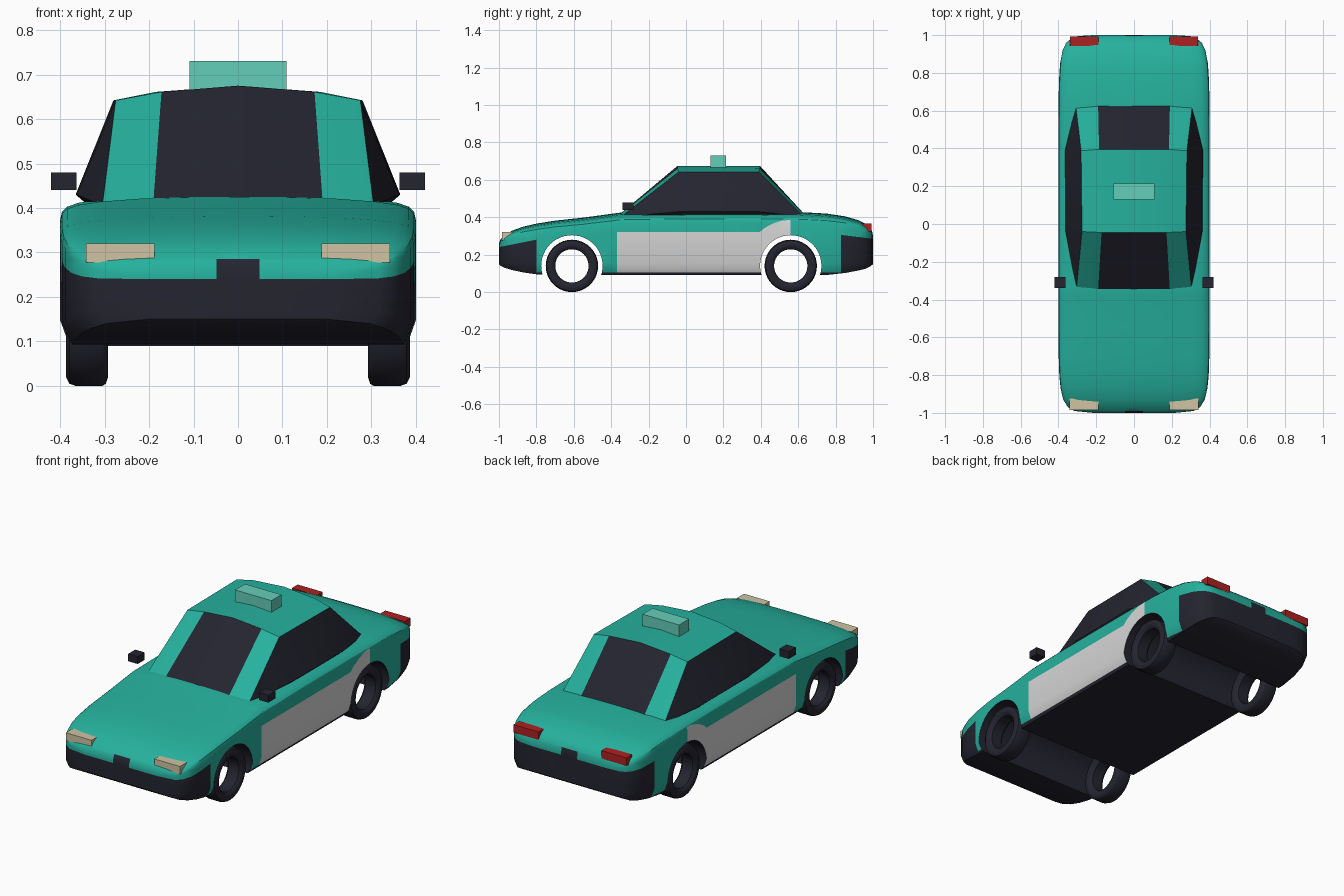
import bpy
import bmesh
import math
from mathutils import Vector

old = bpy.data.objects.get("Cube")
if old:
    bpy.data.objects.remove(old, do_unlink=True)


def material(name, rgb):
    m = bpy.data.materials.new(name)
    m.use_nodes = True
    m.diffuse_color = (*rgb, 1)
    m.node_tree.nodes["Principled BSDF"].inputs["Base Color"].default_value = (*rgb, 1)
    return m


teal = material("teal paint", (0.019, 0.44, 0.34))
dark = material("dark trim", (0.018, 0.018, 0.03))
white = material("white door panel", (0.68, 0.68, 0.68))
cream = material("cream lamp", (0.62, 0.55, 0.36))
red = material("red lamp", (0.43, 0.015, 0.015))
mint = material("mint roof sign", (0.13, 0.62, 0.49))
PAINT = [teal, dark, white]
TEAL, DARK, WHITE = range(3)


def make_object(name, bm, mats):
    mesh = bpy.data.meshes.new(name)
    bm.to_mesh(mesh)
    bm.free()
    for m in mats:
        mesh.materials.append(m)
    ob = bpy.data.objects.new(name, mesh)
    bpy.context.collection.objects.link(ob)
    return ob


def activate(ob):
    bpy.ops.object.select_all(action='DESELECT')
    ob.select_set(True)
    bpy.context.view_layer.objects.active = ob


def smooth(ob, degrees=32):
    activate(ob)
    bpy.ops.object.shade_smooth_by_angle(angle=math.radians(degrees))


def box(name, lo, hi, mat):
    bm = bmesh.new()
    bmesh.ops.create_cube(bm, size=1)
    for v in bm.verts:
        v.co = [a + (b - a) * (c + 0.5) for a, b, c in zip(lo, hi, v.co)]
    return make_object(name, bm, [mat])


def loft(bm, rings, closed):
    rows = [[bm.verts.new(p) for p in ring] for ring in rings]
    pairs = list(zip(rows, rows[1:]))
    if closed:
        pairs.append((rows[-1], rows[0]))
    for a, b in pairs:
        for i in range(len(a)):
            j = (i + 1) % len(a)
            bm.faces.new((a[i], a[j], b[j], b[i]))
    return rows


# Lower body: cross-sections along the length as (y, top height, bottom height)
STATIONS = [
    (-1, .26, .15), (-.99, .285, .14), (-.97, .305, .13), (-.93, .328, .118),
    (-.87, .35, .105), (-.8, .366, .095), (-.7, .382, .09), (-.55, .398, .09),
    (-.35, .425, .09), (0, .43, .09), (.4, .43, .09), (.62, .427, .09),
    (.75, .42, .091), (.85, .405, .102), (.92, .385, .115), (.96, .365, .125),
    (.985, .345, .138), (.995, .325, .145), (1, .30, .15)]
SECTION = [(0, 1), (.3, .997), (.55, .988), (.78, .967), (.9, .945), (.96, .92),
           (.99, .885), (1, .83), (1, .18), (.965, .06), (.94, 0)]
HALF = SECTION + [(-x, z) for x, z in reversed(SECTION[1:])]
rings = []
for y, top, bottom in STATIONS:
    w = 0.4 * max(1 - abs(y) ** 10, 0.002) ** 0.1
    rings.append([(w * x, y, bottom + (top - bottom) * z) for x, z in HALF])
bm = bmesh.new()
rows = loft(bm, rings, False)
bm.faces.new(rows[0])
bm.faces.new(rows[-1])
bmesh.ops.recalc_face_normals(bm, faces=bm.faces)


def cut(co, no, y_min=-2, y_max=2):
    faces = [f for f in bm.faces if y_min < f.calc_center_median().y < y_max]
    geom = set(faces)
    for f in faces:
        geom.update(f.edges)
        geom.update(f.verts)
    bmesh.ops.bisect_plane(bm, geom=list(geom), dist=1e-5, plane_co=co, plane_no=no)


# Paint lines
AXLES = {"front": -.61, "rear": .56}
AXLE_Z, ARCH_R = .14, .164
DOOR_FRONT, DOOR_REAR = -.37, .395
for y in (-.8, .83, DOOR_FRONT, DOOR_REAR, AXLES["rear"]):
    cut((0, y, 0), (0, 1, 0))
cut((0, 0, .105), (0, 0, 1))
cut((0, 0, .32), (0, 0, 1), DOOR_FRONT, DOOR_REAR)
cut((0, -1, .24), (0, -.2, 1), -2, -.8)
cut((0, 1, .285), (0, .12, 1), .83)
for side in (-.048, .048):
    cut((side, 0, 0), (1, 0, 0), -2, -.8)
    cut((side, 0, 0), (1, 0, 0), .83)
cut((0, 0, .285), (0, 0, 1), -2, -.8)
cut((0, 0, .325), (0, 0, 1), .83)
arch_planes = []
for a in (95, 107, 119, 131):
    n = Vector((0, math.cos(math.radians(a)), math.sin(math.radians(a))))
    p = Vector((0, AXLES["rear"], AXLE_Z)) + n * .245
    arch_planes.append((p, n))
    cut(p, n, DOOR_REAR, AXLES["rear"])


def body_paint(c):
    if c.z < .105:
        return DARK
    if c.y < -.8:
        notch = abs(c.x) < .048 and c.z < .285
        return DARK if notch or c.z < .24 + .2 * (c.y + 1) else TEAL
    if c.y > .83:
        notch = abs(c.x) < .048 and c.z < .325
        return DARK if notch or c.z < .285 + .12 * (1 - c.y) else TEAL
    if abs(c.x) > .3:
        if DOOR_FRONT < c.y < DOOR_REAR and c.z < .32:
            return WHITE
        if DOOR_REAR < c.y < AXLES["rear"] and all((c - p).dot(n) < 0 for p, n in arch_planes):
            return WHITE
    return TEAL


for f in bm.faces:
    f.material_index = body_paint(f.calc_center_median())
body = make_object("lower_body", bm, PAINT)


# Wheel tunnels, cut right across the body
def circle(x, y, r, count):
    turns = [math.tau * i / count for i in range(count)]
    return [(x, y + r * math.cos(t), AXLE_Z + r * math.sin(t)) for t in turns]


for end, y in AXLES.items():
    bm = bmesh.new()
    rows = loft(bm, [circle(-.6, y, ARCH_R, 48), circle(.6, y, ARCH_R, 48)], False)
    for row in rows:
        bm.faces.new(row)
    bmesh.ops.recalc_face_normals(bm, faces=bm.faces)
    for f in bm.faces:
        f.material_index = DARK
    cutter = make_object(end + "_arch_cutter", bm, PAINT)
    cutter.hide_render = True
    activate(body)
    mod = body.modifiers.new("arch", 'BOOLEAN')
    mod.operation = 'DIFFERENCE'
    mod.solver = 'EXACT'
    mod.object = cutter
    bpy.ops.object.modifier_apply(modifier=mod.name)
    bpy.data.objects.remove(cutter, do_unlink=True)
smooth(body)

# Cabin: one half as named corners, repeated on the other side
CORNERS = {
    "A0": (0, -.35, .42), "A1": (.19, -.35, .418), "A2": (.305, -.345, .405),
    "B0": (0, -.045, .675), "B1": (.172, -.045, .661), "B2": (.275, -.04, .642),
    "C0": (0, .395, .675), "C1": (.185, .395, .661), "C2": (.28, .388, .642),
    "D0": (0, .63, .42), "D1": (.19, .63, .418), "D2": (.308, .625, .405),
    "E": (.362, -.04, .43), "F": (.365, .39, .43),
    "G": (.33, -.04, .4), "H": (.33, .39, .4)}
PANELS = [
    ("A0 A1 B1 B0", DARK), ("A1 A2 B2 B1", TEAL), ("B0 B1 C1 C0", TEAL),
    ("B1 B2 C2 C1", TEAL), ("C0 C1 D1 D0", DARK), ("C1 C2 D2 D1", TEAL),
    ("A2 E B2", DARK), ("E F C2 B2", DARK), ("F D2 C2", DARK),
    ("A2 G E", DARK), ("G H F E", DARK), ("H D2 F", DARK)]
bm = bmesh.new()
for s in (1, -1):
    verts = {k: bm.verts.new((s * x, y, z)) for k, (x, y, z) in CORNERS.items()}
    for names, paint in PANELS:
        loop = [verts[k] for k in names.split()]
        f = bm.faces.new(loop if s > 0 else loop[::-1])
        f.material_index = paint
bmesh.ops.remove_doubles(bm, verts=bm.verts, dist=1e-4)
bmesh.ops.recalc_face_normals(bm, faces=bm.faces)
smooth(make_object("cabin", bm, PAINT), 20)

# Wheels: open rings turned from a tyre profile of (x, radius)
TYRE = [(.387, .12), (.379, .135), (.365, .14), (.305, .14), (.297, .135),
        (.292, .12), (.296, .1), (.308, .089), (.37, .089), (.383, .1)]
for side, s in (("left", 1), ("right", -1)):
    for end, y in AXLES.items():
        bm = bmesh.new()
        loft(bm, [circle(s * x, y, r, 40) for x, r in TYRE], True)
        bmesh.ops.recalc_face_normals(bm, faces=bm.faces)
        smooth(make_object(f"{side}_{end}_wheel", bm, [dark]), 40)

    # Lamps and door mirrors
    def side_box(name, x0, x1, ys, zs, mat):
        a, b = sorted((s * x0, s * x1))
        box(f"{side}_{name}", (a, ys[0], zs[0]), (b, ys[1], zs[1]), mat)

    side_box("headlight", .188, .342, (-.985, -.925), (.277, .32), cream)
    side_box("taillight", .188, .338, (.943, .993), (.325, .368), red)
    side_box("mirror", .363, .42, (-.34, -.28), (.44, .48), dark)

# Roof sign
box("roof_sign", (-.109, .13, .665), (.109, .215, .73), mint)
